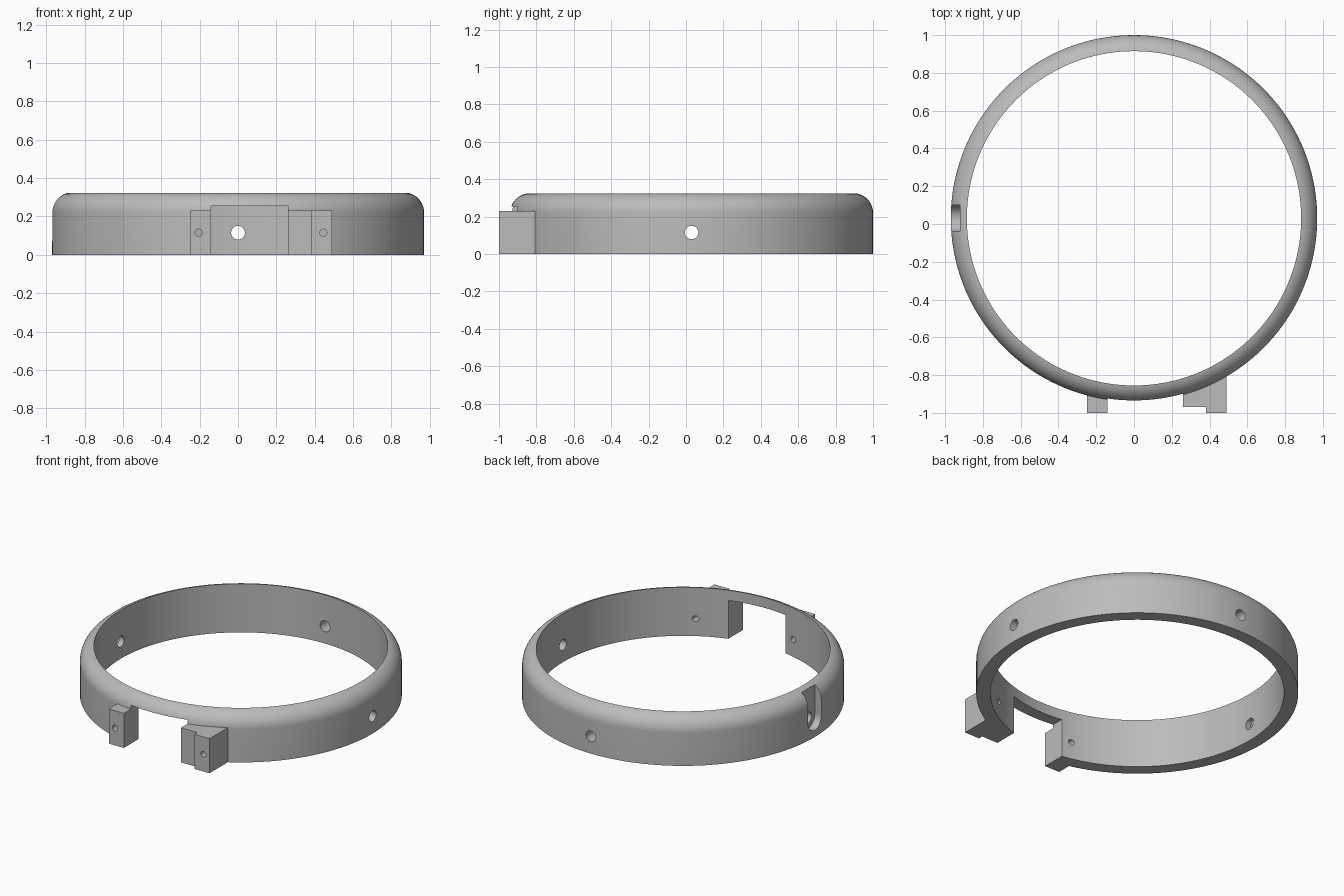
import bpy, bmesh, math
from mathutils import Matrix, Vector

cube = bpy.data.objects.get("Cube")
if cube:
    bpy.data.objects.remove(cube, do_unlink=True)

CY = 0.03                    # ring centre in y
R_OUT, R_IN = 0.97, 0.885
HEIGHT, SHOULDER, HOLE_Z = 0.325, 0.22, 0.115

grey = bpy.data.materials.new("grey plastic")
grey.use_nodes = True
grey.diffuse_color = (0.5, 0.5, 0.5, 1)
grey.node_tree.nodes["Principled BSDF"].inputs["Base Color"].default_value = (0.5, 0.5, 0.5, 1)


def make(name, bm):
    bmesh.ops.recalc_face_normals(bm, faces=bm.faces)
    mesh = bpy.data.meshes.new(name)
    bm.to_mesh(mesh)
    bm.free()
    mesh.materials.append(grey)
    obj = bpy.data.objects.new(name, mesh)
    bpy.context.collection.objects.link(obj)
    return obj


def box(name, lo, hi):
    lo, hi = Vector(lo), Vector(hi)
    bm = bmesh.new()
    bmesh.ops.create_cube(bm, size=1, matrix=Matrix.Translation((lo + hi) / 2)
                          @ Matrix.Diagonal((*(hi - lo), 1)))
    return make(name, bm)


def rod(name, centre, axis, radius, length, sides=48):
    turn = Vector(axis).to_track_quat('Z', 'Y').to_matrix().to_4x4()
    bm = bmesh.new()
    bmesh.ops.create_cone(bm, cap_ends=True, segments=sides, radius1=radius, radius2=radius,
                          depth=length, matrix=Matrix.Translation(centre) @ turn)
    return make(name, bm)


def combine(target, tool, operation):
    mod = target.modifiers.new(operation, 'BOOLEAN')
    mod.operation, mod.solver, mod.object = operation, 'EXACT', tool
    bpy.context.view_layer.objects.active = target
    bpy.ops.object.modifier_apply(modifier=mod.name)
    bpy.data.objects.remove(tool, do_unlink=True)


# Ring: wall profile with a rounded outer shoulder, spun about the centre
fillet = HEIGHT - SHOULDER
end = math.acos((R_IN - R_OUT + fillet) / fillet)
profile = [(R_IN, 0), (R_OUT, 0)]
for i in range(13):
    a = end * i / 12
    profile.append((R_OUT - fillet + fillet * math.cos(a), SHOULDER + fillet * math.sin(a)))
bm = bmesh.new()
verts = [bm.verts.new((r, CY, z)) for r, z in profile]
edges = [bm.edges.new((v, verts[(i + 1) % len(verts)])) for i, v in enumerate(verts)]
bmesh.ops.spin(bm, geom=verts + edges, cent=(0, CY, 0), axis=(0, 0, 1),
               angle=math.tau, steps=160, use_merge=True)
bmesh.ops.remove_doubles(bm, verts=bm.verts, dist=1e-5)
ring = make("clamp_ring", bm)

# Mounting blocks on the front
for name, x0, x1, y0, y1 in [("right_block", -0.25, -0.10, -1.0, -0.87),
                             ("left_step", 0.20, 0.40, -0.97, -0.84),
                             ("left_block", 0.38, 0.49, -1.0, -0.79)]:
    combine(ring, box(name, (x0, y0, 0), (x1, y1, 0.23)), 'UNION')

# Front opening between the blocks
combine(ring, box("opening", (-0.14, -1.2, -0.1), (0.26, -0.6, 0.255)), 'DIFFERENCE')

# Round-bottomed vertical slot on the right side, open at the top
slot = rod("slot", (-1.02, CY, HOLE_Z), (1, 0, 0), 0.07, 0.2)
combine(slot, box("slot_upper", (-1.12, CY - 0.07, HOLE_Z), (-0.92, CY + 0.07, 0.5)), 'UNION')
combine(ring, slot, 'DIFFERENCE')

# Radial holes at the sides and back
for d in [(1, 0, 0), (-1, 0, 0), (0, 1, 0)]:
    centre = Vector((0, CY, HOLE_Z)) + Vector(d) * 0.93
    combine(ring, rod("radial_hole", centre, d, 0.036, 0.3), 'DIFFERENCE')

# Screw holes through the blocks
for x in (-0.205, 0.445):
    combine(ring, rod("screw_hole", (x, -0.9, HOLE_Z), (0, 1, 0), 0.019, 0.5, 32), 'DIFFERENCE')

bpy.ops.object.select_all(action='DESELECT')
ring.select_set(True)
bpy.context.view_layer.objects.active = ring
bpy.ops.object.shade_smooth_by_angle(angle=math.radians(30))
